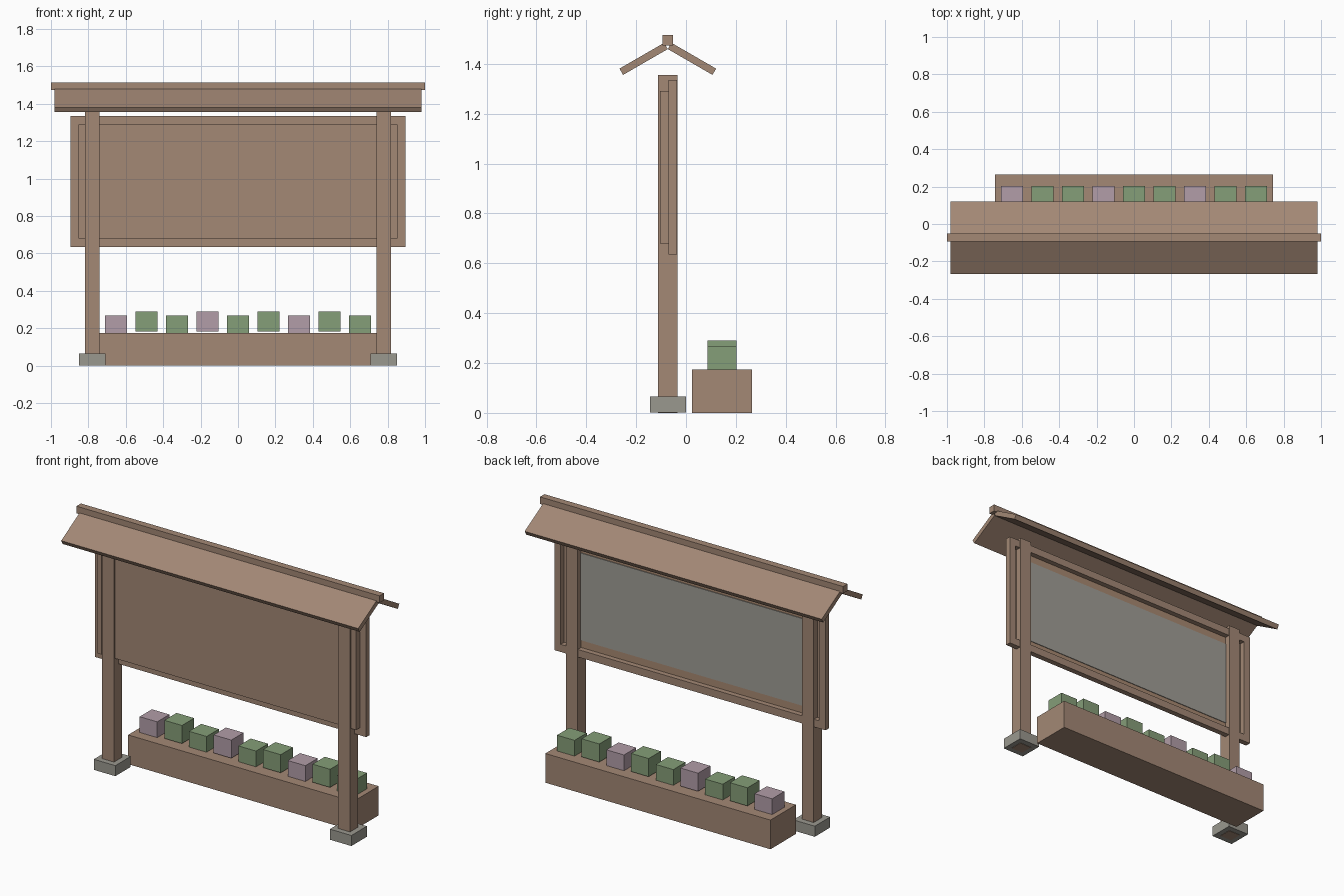
import bpy
from math import radians, cos, sin
from mathutils import Vector

old = bpy.data.objects.get("Cube")
if old:
    bpy.data.objects.remove(old, do_unlink=True)


def material(name, rgb):
    m = bpy.data.materials.new(name)
    m.use_nodes = True
    m.diffuse_color = (*rgb, 1)
    m.node_tree.nodes["Principled BSDF"].inputs["Base Color"].default_value = (*rgb, 1)
    return m


WOOD = material("brown wood", (0.366, 0.246, 0.178))
BACKING = material("warm backing wood", (0.39, 0.25, 0.165))
STONE = material("grey stone", (0.323, 0.314, 0.275))
PANEL = material("pale grey panel", (0.35, 0.338, 0.305))
GREEN = material("leaf green", (0.235, 0.342, 0.188))
PINK = material("blossom pink", (0.445, 0.337, 0.392))


def box(name, x, y, z, mat):
    """Box spanning the given (low, high) range on each axis."""
    spans = (x, y, z)
    bpy.ops.mesh.primitive_cube_add(size=1)
    ob = bpy.context.object
    ob.name = name
    centre = Vector([(a + b) / 2 for a, b in spans])
    for v in ob.data.vertices:
        v.co = Vector([c * (b - a) for c, (a, b) in zip(v.co, spans)])
    ob.location = centre
    ob.data.materials.append(mat)
    return ob


def mirrored(x, side):
    return tuple(sorted((x[0] * side, x[1] * side)))


FRONT = (-0.105, -0.07)   # depth of the board
BACK = (-0.07, -0.037)    # depth of the rear frame
INNER = (0.68, 1.29)      # height of the board

# Posts, footings and upright trim on both sides
for side, label in ((1, "left"), (-1, "right")):
    box(label + "_post", mirrored((0.74, 0.818), side), (-0.112, -0.035), (0, 1.355), WOOD)
    box(label + "_footing", mirrored((0.708, 0.85), side), (-0.145, 0), (0.002, 0.065), STONE)
    box(label + "_frame_stile", mirrored((0.853, 0.895), side), BACK, INNER, WOOD)
    box(label + "_board_trim", mirrored((0.826, 0.853), side), FRONT, INNER, WOOD)

# Notice board, rear frame rails and display panel
box("board", (-0.826, 0.826), (-0.103, -0.07), INNER, WOOD)
box("top_rail", (-0.895, 0.895), BACK, (1.29, 1.335), WOOD)
box("bottom_rail", (-0.895, 0.895), BACK, (0.635, 0.68), WOOD)
box("backing_plate", (-0.76, 0.76), (-0.071, -0.068), INNER, BACKING)
box("display_panel", (-0.76, 0.76), (-0.069, -0.064), (0.725, 1.245), PANEL)

# Pitched roof: two tilted slabs and a ridge beam
MID, PITCH, LENGTH, THICK = -0.073, radians(30), 0.207, 0.029
for side, label in ((1, "rear"), (-1, "front")):
    slab = box(label + "_roof_slab", (-0.98, 0.98), (-LENGTH / 2, LENGTH / 2),
               (-THICK / 2, THICK / 2), WOOD)
    along = Vector((0, side * cos(PITCH), -sin(PITCH)))
    up = Vector((0, side * sin(PITCH), cos(PITCH)))
    slab.location = Vector((0, MID, 1.459)) + along * LENGTH / 2 + up * THICK / 2
    slab.rotation_euler.x = -side * PITCH
box("ridge_beam", (-1, 1), (MID - 0.021, MID + 0.021), (1.473, 1.515), WOOD)

# Planter with a row of blocky plants at alternating heights
box("planter", (-0.743, 0.743), (0.025, 0.265), (0, 0.174), WOOD)
for i in range(9):
    x = (i - 4) * 0.163
    base = 0.16 + 0.022 * (i % 2)
    box(f"plant_{i + 1}", (x - 0.058, x + 0.058), (0.087, 0.202), (base, base + 0.108),
        PINK if i % 3 == 0 else GREEN)
